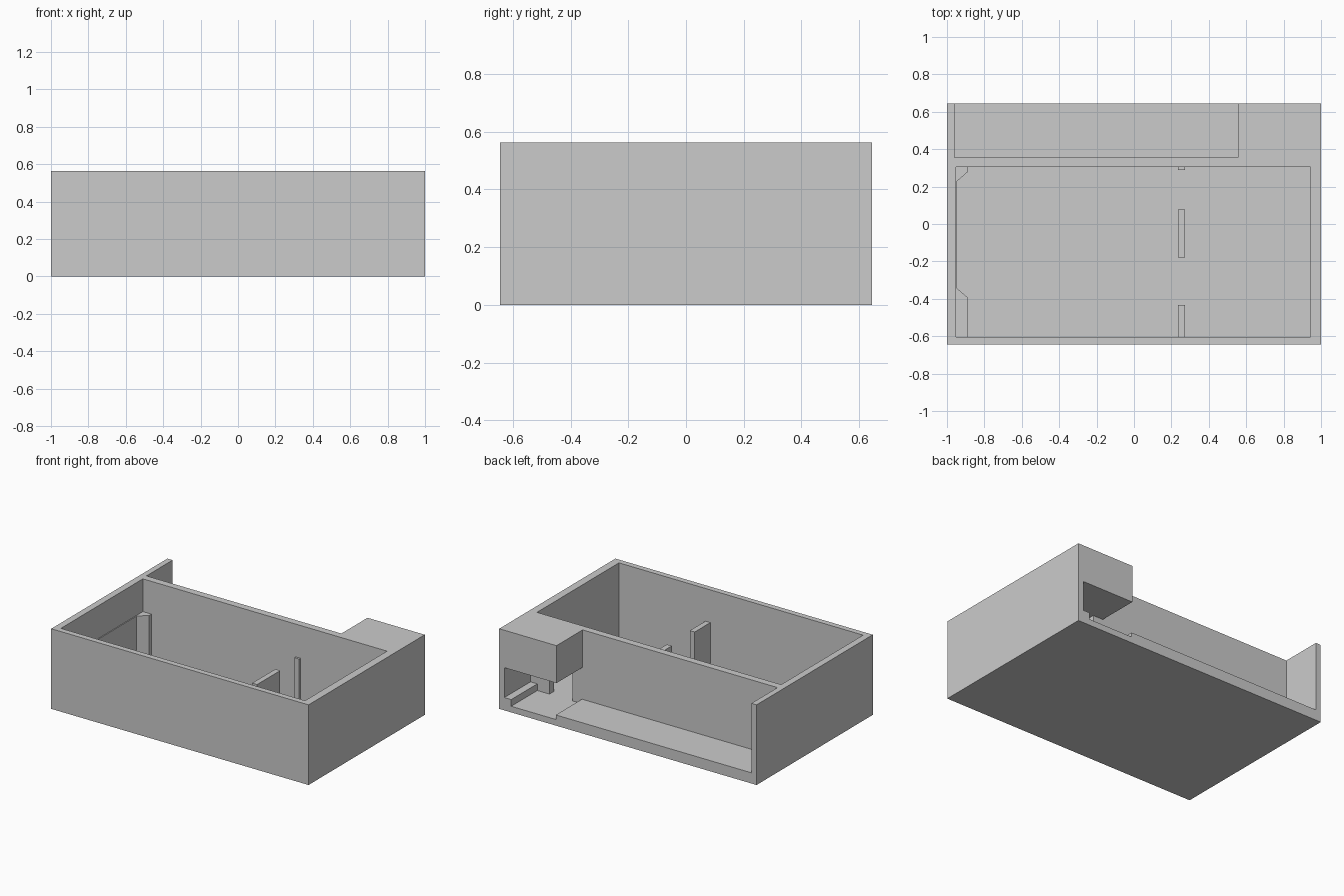
import bpy
import bmesh

if "Cube" in bpy.data.objects:
    bpy.data.objects.remove(bpy.data.objects["Cube"])

grey = bpy.data.materials.new("plain grey")
grey.use_nodes = True
grey.diffuse_color = (0.6, 0.6, 0.6, 1)
grey.node_tree.nodes["Principled BSDF"].inputs["Base Color"].default_value = (0.6, 0.6, 0.6, 1)


def prism(name, outline, z0, z1):
    """Extrude a plan outline from z0 to z1."""
    bm = bmesh.new()
    face = bm.faces.new([bm.verts.new((x, y, z0)) for x, y in outline])
    top = bmesh.ops.extrude_face_region(bm, geom=[face])["geom"]
    moved = [v for v in top if isinstance(v, bmesh.types.BMVert)]
    bmesh.ops.translate(bm, verts=moved, vec=(0, 0, z1 - z0))
    bmesh.ops.recalc_face_normals(bm, faces=bm.faces)
    mesh = bpy.data.meshes.new(name)
    bm.to_mesh(mesh)
    bm.free()
    mesh.materials.append(grey)
    ob = bpy.data.objects.new(name, mesh)
    bpy.context.collection.objects.link(ob)
    return ob


def box(name, x0, x1, y0, y1, z0, z1):
    return prism(name, [(x0, y0), (x1, y0), (x1, y1), (x0, y1)], z0, z1)


def cut(target, *bounds):
    """Subtract a box from the target and discard the cutter."""
    cutter = box("cutter", *bounds)
    cutter.hide_render = True
    mod = target.modifiers.new("cut", "BOOLEAN")
    mod.operation = "DIFFERENCE"
    mod.solver = "EXACT"
    mod.object = cutter
    bpy.context.view_layer.objects.active = target
    bpy.ops.object.modifier_apply(modifier=mod.name)
    bpy.data.objects.remove(cutter)


FLOOR, SHELF, ROOF, RIB_TOP = 0.043, 0.075, 0.30, 0.333
WALL_IN, WALL_OUT, BEYOND = 0.305, 0.355, 0.8

# Outer case with main compartment and rear channel
case = box("case", -1, 1, -0.645, 0.645, 0, 0.563)
cut(case, -0.953, 0.945, -0.605, WALL_IN, FLOOR, 0.8)
cut(case, -0.96, 0.555, WALL_OUT, BEYOND, SHELF, 0.8)

# Socket under the rear corner block, with a ledge at its outer side
cut(case, 0.5, 0.57, WALL_OUT, BEYOND, SHELF, ROOF)
cut(case, 0.56, 0.907, WALL_OUT, BEYOND, FLOOR, ROOF)
cut(case, 0.85, 0.96, WALL_OUT, BEYOND, 0.09, ROOF)

# Passage from the socket into the main compartment
cut(case, 0.634, 0.813, 0.25, 0.4, FLOOR, ROOF)

# Divider ribs in the main compartment
for name, y0, y1 in (("front_rib", -0.605, -0.432),
                     ("middle_rib", -0.178, 0.078),
                     ("back_rib", 0.29, WALL_IN)):
    box(name, 0.235, 0.273, y0, y1, FLOOR, RIB_TOP)

# Side liner with chamfered corner supports
prism("side_liner",
      [(-0.953, -0.605), (-0.887, -0.605), (-0.887, -0.395), (-0.947, -0.343),
       (-0.947, 0.228), (-0.887, 0.28), (-0.887, WALL_IN), (-0.953, WALL_IN)],
      FLOOR, RIB_TOP)
